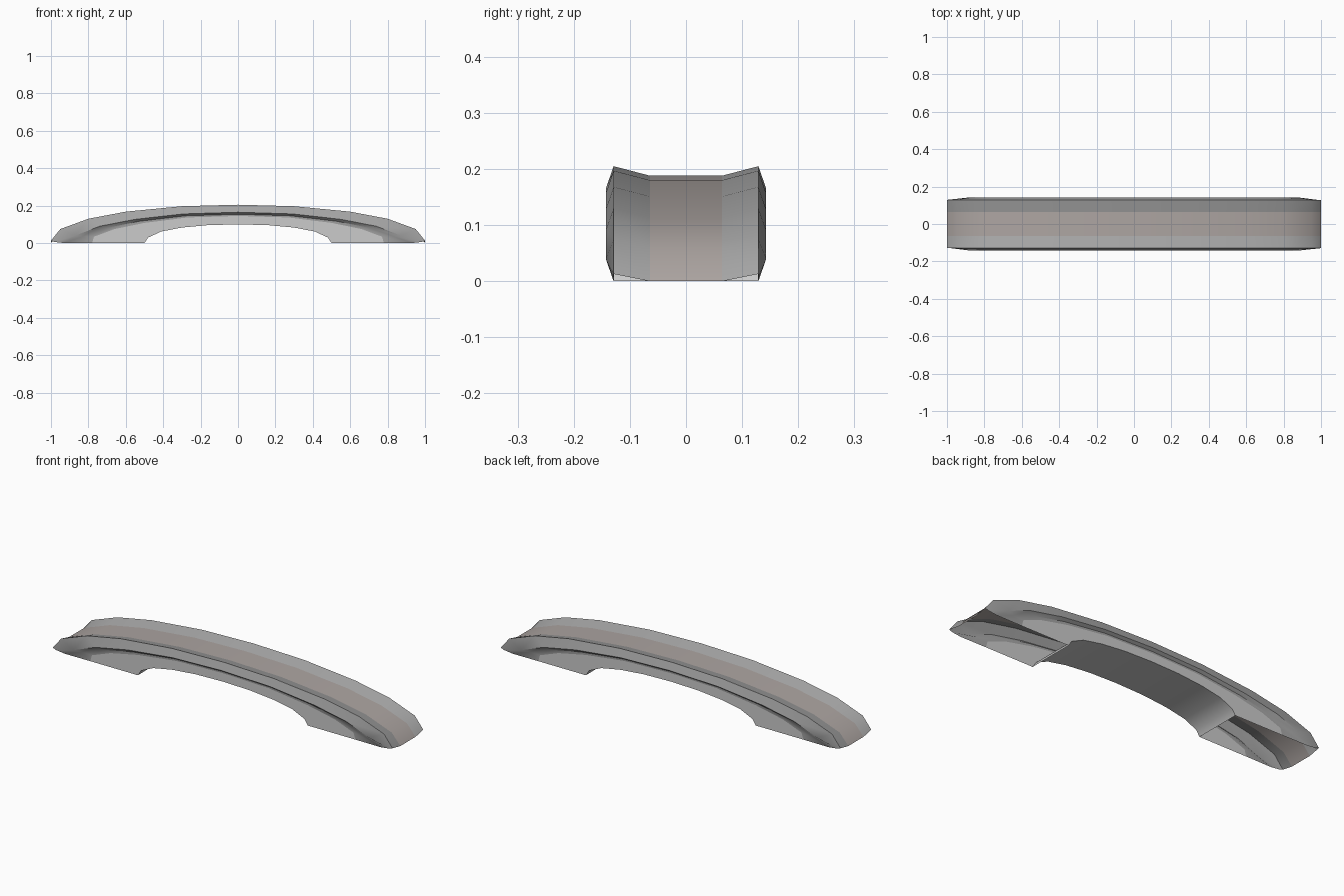
import bpy, bmesh
from math import radians

if "Cube" in bpy.data.objects:
    bpy.data.objects.remove(bpy.data.objects["Cube"])

# Half-arch profiles (x, z) from crown to foot, mirrored to full arches
OUTER = [(0, .205), (.3, .197), (.6, .168), (.8, .13), (.95, .075), (1, .013)]
DECK = [(x, max(z - .017, 0)) for x, z in OUTER]
RIDGE = [(0, .165), (.29, .156), (.55, .127), (.74, .09), (.87, .04), (.98, .006)]
GROOVE = [(0, .154), (.28, .146), (.525, .117), (.705, .081), (.83, .036), (.93, 0)]
BAND = [(0, .145), (.27, .137), (.5, .108), (.66, .075), (.77, .034), (.78, 0)]
INNER = [(0, .1), (.16, .096), (.3, .083), (.41, .062), (.48, .03), (.5, 0)]


def material(name, r, g, b):
    mat = bpy.data.materials.new(name)
    mat.diffuse_color = (r, g, b, 1)
    mat.use_nodes = True
    mat.node_tree.nodes["Principled BSDF"].inputs["Base Color"].default_value = mat.diffuse_color
    return mat


paving = material("paving", .42, .379, .362)
dark_stone = material("dark_stone", .38, .38, .38)


def row(profile, y, y_end=None):
    """Full arch line at depth y, optionally drawn to y_end at the feet."""
    ye = y if y_end is None else y_end
    half = [(x, ye if i == len(profile) - 1 else y, z) for i, (x, z) in enumerate(profile)]
    return [(-x, y, z) for x, y, z in reversed(half[1:])] + half


def strip(name, rows, mat=None):
    """Loft a surface across rows of points."""
    bm = bmesh.new()
    grid = [[bm.verts.new(p) for p in r] for r in rows]
    for a, b in zip(grid, grid[1:]):
        for i in range(len(a) - 1):
            bm.faces.new((a[i], a[i + 1], b[i + 1], b[i]))
    mesh = bpy.data.meshes.new(name)
    bm.to_mesh(mesh)
    bm.free()
    obj = bpy.data.objects.new(name, mesh)
    bpy.context.collection.objects.link(obj)
    if mat:
        mesh.materials.append(mat)
    bpy.ops.object.select_all(action='DESELECT')
    obj.select_set(True)
    bpy.context.view_layer.objects.active = obj
    bpy.ops.object.shade_smooth_by_angle(angle=radians(35))
    return obj


# Walkway along the middle
strip("walkway", [row(DECK, -.064), row(DECK, .064)], paving)

# Raised kerb with projecting moulding, and lighter wall, on each side
for side, s in (("front", -1), ("back", 1)):
    kerb = [row(DECK, s * .064), row(OUTER, s * .129),
            row(RIDGE, s * .143, s * .129), row(GROOVE, s * .129),
            row(BAND, s * .128)]
    wall = [row(BAND, s * .128), row(INNER, s * .128)]
    strip(side + "_kerb", kerb[::s], dark_stone)
    strip(side + "_wall", wall[::s])

# Vault under the span, the feet stay open below
strip("arch_underside", [row(INNER, .128), row(INNER, -.128)])
